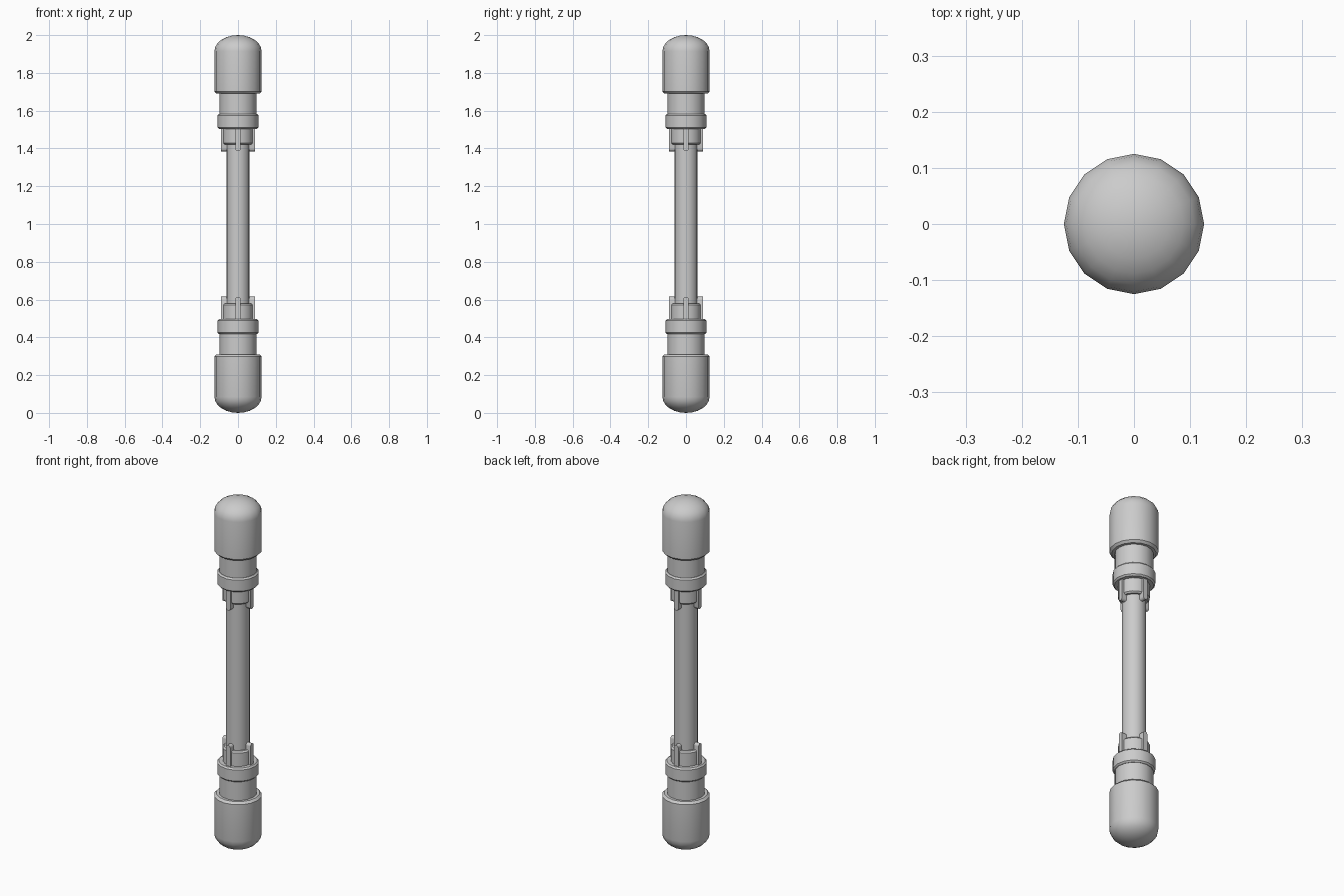
import bpy, bmesh, math
from mathutils import Matrix

if "Cube" in bpy.data.objects:
    bpy.data.objects.remove(bpy.data.objects["Cube"], do_unlink=True)

SIDES = 16
grey = bpy.data.materials.new("plain grey")
grey.use_nodes = True
grey.diffuse_color = (0.6, 0.6, 0.6, 1)
grey.node_tree.nodes["Principled BSDF"].inputs["Base Color"].default_value = (0.6, 0.6, 0.6, 1)


def finish(name, bm, flip=False):
    """Turn a bmesh into a smooth-shaded object, optionally flipped to the lower end."""
    if flip:
        bm.transform(Matrix.Translation((0, 0, 2)) @ Matrix.Scale(-1, 4, (0, 0, 1)))
    bmesh.ops.recalc_face_normals(bm, faces=bm.faces)
    mesh = bpy.data.meshes.new(name)
    bm.to_mesh(mesh)
    bm.free()
    mesh.materials.append(grey)
    obj = bpy.data.objects.new(name, mesh)
    bpy.context.collection.objects.link(obj)
    bpy.ops.object.select_all(action='DESELECT')
    obj.select_set(True)
    bpy.context.view_layer.objects.active = obj
    bpy.ops.object.shade_smooth_by_angle(angle=math.radians(35))


def lathe(name, profile, flip=False):
    """Revolve (radius, height) points round the z axis."""
    bm = bmesh.new()
    verts = [bm.verts.new((r, 0, z)) for r, z in profile]
    edges = [bm.edges.new(pair) for pair in zip(verts, verts[1:])]
    bmesh.ops.spin(bm, geom=verts + edges, cent=(0, 0, 0), axis=(0, 0, 1),
                   angle=math.tau, steps=SIDES)
    bmesh.ops.remove_doubles(bm, verts=bm.verts, dist=1e-5)
    finish(name, bm, flip)


def drum(name, radius, low, high, bevel, flip):
    """Closed cylinder with chamfered rims."""
    lathe(name, [(0, low), (radius - bevel, low), (radius, low + bevel),
                 (radius, high - bevel), (radius - bevel, high), (0, high)], flip)


def prong(name, turn, flip):
    """Upright bar against the shaft, with a rounded free end."""
    half, tip, root = 0.0135, 1.385, 1.53
    outline = [(half, root), (-half, root)]
    for i in range(7):
        a = math.pi * i / 6
        outline.append((-half * math.cos(a), tip + half - half * math.sin(a)))
    bm = bmesh.new()
    face = bm.faces.new([bm.verts.new((0.055, y, z)) for y, z in outline])
    new = bmesh.ops.extrude_face_region(bm, geom=[face])["geom"]
    bmesh.ops.translate(bm, vec=(0.034, 0, 0),
                        verts=[v for v in new if isinstance(v, bmesh.types.BMVert)])
    bm.transform(Matrix.Rotation(turn, 4, 'Z'))
    finish(name, bm, flip)


# Central shaft
drum("shaft", 0.062, 0.45, 1.55, 0.002, False)

# Matching fittings at both ends
for end, flip in (("upper", False), ("lower", True)):
    drum(end + "_collar", 0.08, 1.42, 1.53, 0.008, flip)
    drum(end + "_ring", 0.108, 1.504, 1.583, 0.008, flip)
    drum(end + "_neck", 0.098, 1.56, 1.72, 0.002, flip)

    # Domed cap with a chamfered lower rim
    dome = [(0.125 * math.cos(a), 1.915 + 0.085 * math.sin(a))
            for a in (math.pi / 2 * i / 6 for i in range(6))]
    lathe(end + "_cap", [(0, 1.69), (0.113, 1.69), (0.125, 1.702)] + dome + [(0, 2)], flip)

    # Four prongs gripping the shaft
    for i in range(4):
        prong(f"{end}_prong_{i + 1}", i * math.pi / 2, flip)
